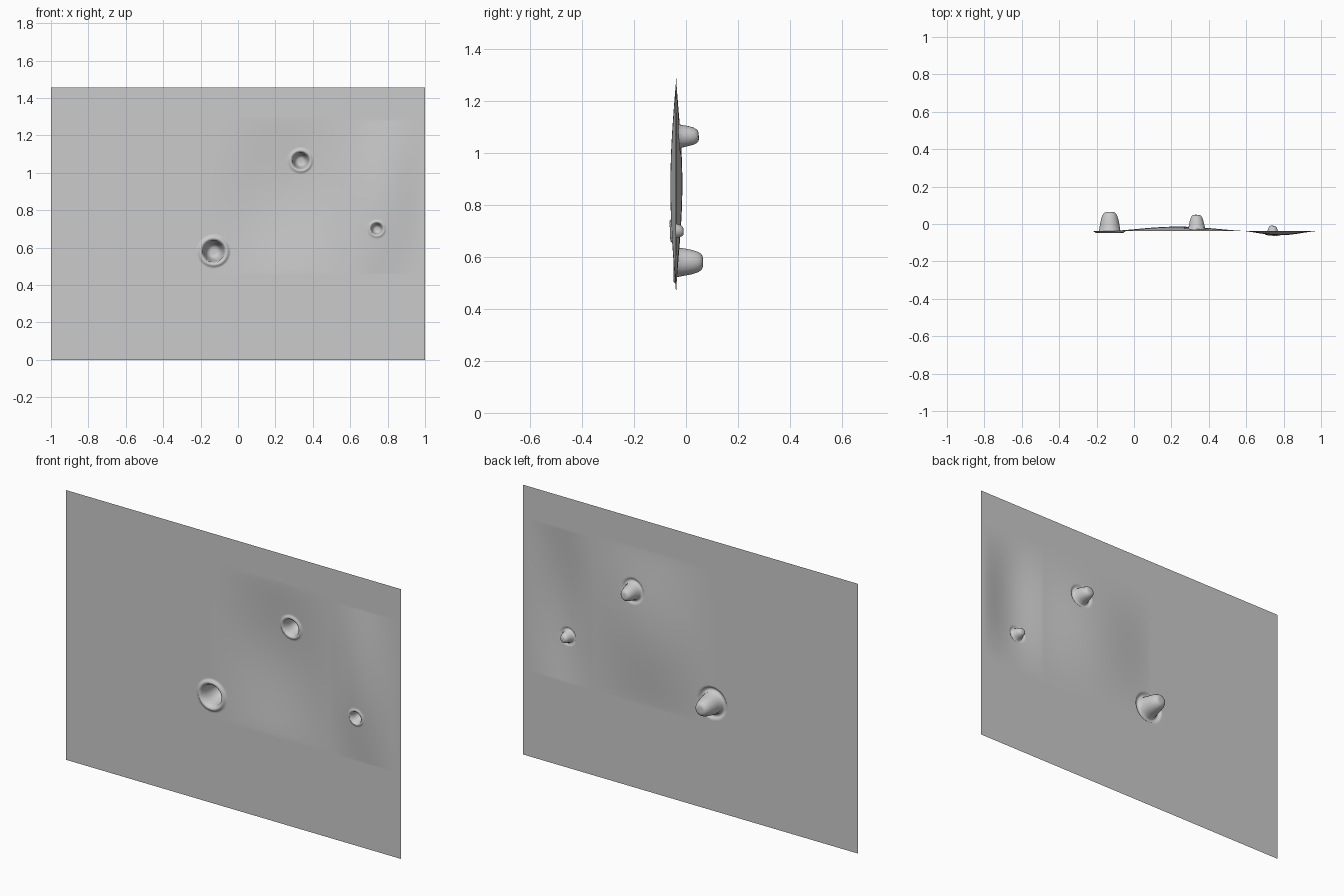
import bpy, bmesh
from math import sin, pi, hypot

if "Cube" in bpy.data.objects:
    bpy.data.objects.remove(bpy.data.objects["Cube"])

W, H = 2.0, 1.455
BASE_Y = -0.038


def window(v, lo, hi, power=2):
    """Smooth hump that is zero outside lo..hi."""
    t = (v - lo) / (hi - lo)
    return sin(pi * t) ** power if 0 < t < 1 else 0.0


def swell(x, z):
    """Broad shallow warp: a rise in the middle and a dip toward the right."""
    rise = 0.024 * window(x, -0.15, 0.62, 1.6) * window(z, 0.46, 1.30, 1.3)
    dip = 0.022 * window(x, 0.58, 0.98, 1.5) * window(z, 0.46, 1.28, 1.0)
    return rise - dip


# Dents: centre x, centre z, wall radius, depth, lip height
DENTS = [(-0.13, 0.58, 0.057, 0.103, 0.011),
         (0.335, 1.065, 0.044, 0.072, 0.008),
         (0.742, 0.70, 0.031, 0.045, 0.007)]


def dent(x, z, cx, cz, radius, depth, lip):
    """Rounded pit pushed to the back with a raised lip on the front."""
    t = hypot(x - cx, z - cz) / radius
    if t < 1:
        return depth * (1 - t ** 4.5)
    return -lip * window(t, 1.0, 1.5, 1)


# Damaged wall panel: fine single-skin grid, displaced along y
NX, NZ = 330, 240
bm = bmesh.new()
rows = []
for j in range(NZ + 1):
    z = H * j / NZ
    row = []
    for i in range(NX + 1):
        x = W * (i / NX - 0.5)
        y = BASE_Y + swell(x, z) + sum(dent(x, z, *d) for d in DENTS)
        row.append(bm.verts.new((x, y, z)))
    rows.append(row)
for j in range(NZ):
    for i in range(NX):
        bm.faces.new((rows[j][i], rows[j][i + 1], rows[j + 1][i + 1], rows[j + 1][i]))

mesh = bpy.data.meshes.new("dented_panel")
bm.to_mesh(mesh)
bm.free()
panel = bpy.data.objects.new("dented_panel", mesh)
bpy.context.collection.objects.link(panel)
for p in mesh.polygons:
    p.use_smooth = True
